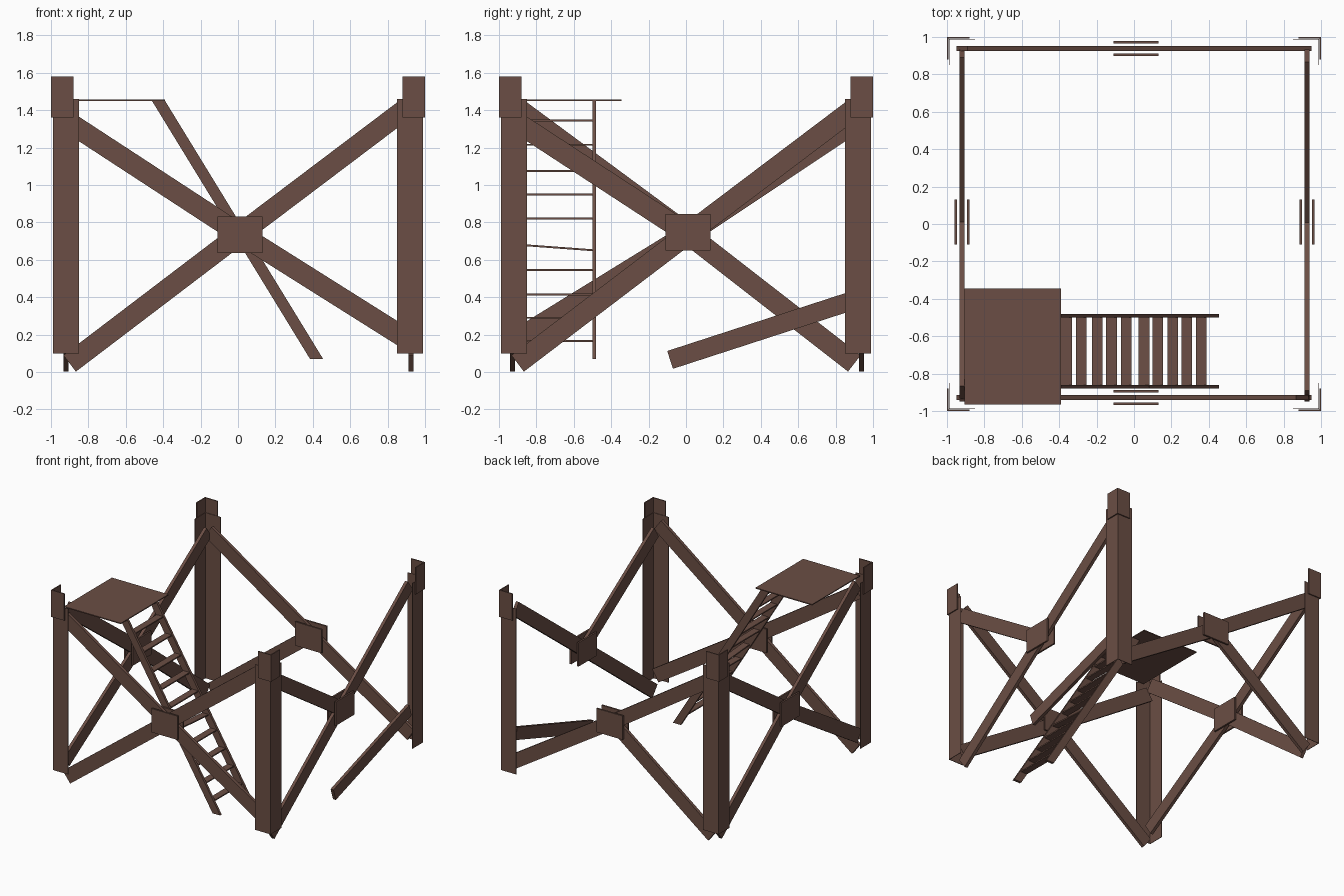
import bpy
from mathutils import Vector

if "Cube" in bpy.data.objects:
    bpy.data.objects.remove(bpy.data.objects["Cube"])

wood = bpy.data.materials.new("dark brown")
wood.diffuse_color = (0.145, 0.076, 0.058, 1)
wood.use_nodes = True
wood.node_tree.nodes["Principled BSDF"].inputs["Base Color"].default_value = wood.diffuse_color


def mesh(name, verts, faces):
    me = bpy.data.meshes.new(name)
    me.from_pydata([tuple(v) for v in verts], [], faces)
    me.materials.append(wood)
    ob = bpy.data.objects.new(name, me)
    bpy.context.collection.objects.link(ob)
    return ob


def prism(name, base, offset):
    """Extrude a polygon along an offset vector."""
    base = [Vector(p) for p in base]
    offset = Vector(offset)
    n = len(base)
    nrm = sum(((base[i]).cross(base[(i + 1) % n]) for i in range(n)), Vector())
    if nrm.dot(offset) < 0:
        base.reverse()
    faces = [list(range(n))[::-1], list(range(n, 2 * n))]
    faces += [[i, (i + 1) % n, (i + 1) % n + n, i + n] for i in range(n)]
    return mesh(name, base + [p + offset for p in base], faces)


def box(name, lo, hi):
    (x0, y0, z0), (x1, y1, z1) = lo, hi
    return prism(name, [(x0, y0, z0), (x1, y0, z0), (x1, y1, z0), (x0, y1, z0)], (0, 0, z1 - z0))


def beam(name, a, b, normal, width=0.11, thick=0.026):
    """Square-ended board from a to b, lying flat against a wall."""
    a, b, normal = Vector(a), Vector(b), Vector(normal)
    side = (b - a).cross(normal).normalized() * width / 2
    half = normal * thick / 2
    return prism(name, [a + side - half, b + side - half, b - side - half, a - side - half], half * 2)


def angle_iron(name, sx, sy, outer, inner, thick, z0, z1):
    """L-shaped section hugging a corner."""
    t = outer - thick
    pts = [(outer, outer), (inner, outer), (inner, t), (t, t), (t, inner), (outer, inner)]
    prism(name, [(sx * x, sy * y, z0) for x, y in pts], (0, 0, z1 - z0))


# corner posts with caps
for sx, lr in ((-1, "left"), (1, "right")):
    for sy, fb in ((-1, "front"), (1, "back")):
        angle_iron(f"{fb}_{lr}_post", sx, sy, 0.99, 0.85, 0.004, 0.10, 1.46)
        angle_iron(f"{fb}_{lr}_post_cap", sx, sy, 1.0, 0.88, 0.009, 1.36, 1.58)

# cross braces and joint plates; u runs along the wall
arms = {"low_start": (-0.90, 0.046), "high_end": (0.90, 1.41),
        "high_start": (-0.92, 1.345), "low_end": (0.92, 0.165)}
walls = {  # plane position, wall runs along x, direction of u, missing arm
    "front": (-0.928, True, 1, None),
    "back": (0.938, True, 1, "high_end"),
    "left": (-0.92, False, -1, None),
    "right": (0.925, False, 1, "low_end"),
}
for wall, (d, along_x, flip, missing) in walls.items():
    def place(u, z, off=0.0):
        return (u, d + off, z) if along_x else (d + off, u, z)
    normal = (0, 1, 0) if along_x else (1, 0, 0)
    for arm, (u, z) in arms.items():
        if arm != missing:
            beam(f"{wall}_brace_{arm}", place(0.01, 0.738), place(u * flip, z), normal)
    zc = 0.735 if along_x else 0.747
    for off in (-0.034, 0.034):
        beam(f"{wall}_joint_plate", place(-0.11, zc, off), place(0.13, zc, off),
             normal, width=0.195, thick=0.014)

# brace that has dropped on the right side
beam("dropped_brace", (0.925, -0.085, 0.065), (0.925, 0.90, 0.385), (1, 0, 0), width=0.10)

# platform
box("platform", (-0.905, -0.965, 1.449), (-0.39, -0.345, 1.457))

# stair stringers
for y in (-0.87, -0.49):
    prism("stair_stringer", [(-0.46, y - 0.01, 1.45), (-0.39, y - 0.01, 1.45),
                             (0.455, y - 0.01, 0.07), (0.385, y - 0.01, 0.07)], (0, 0.02, 0))

# stair treads, one of them crooked
for z in (1.345, 1.215, 1.075, 0.95, 0.82, 0.665, 0.545, 0.415, 0.29, 0.165):
    x = -0.425 + (1.45 - z) * 0.61
    tilt = 0.014 if z == 0.665 else 0
    beam("stair_tread", (x, -0.875, z + tilt), (x, -0.495, z - tilt), (0, 0, 1), width=0.057, thick=0.01)
